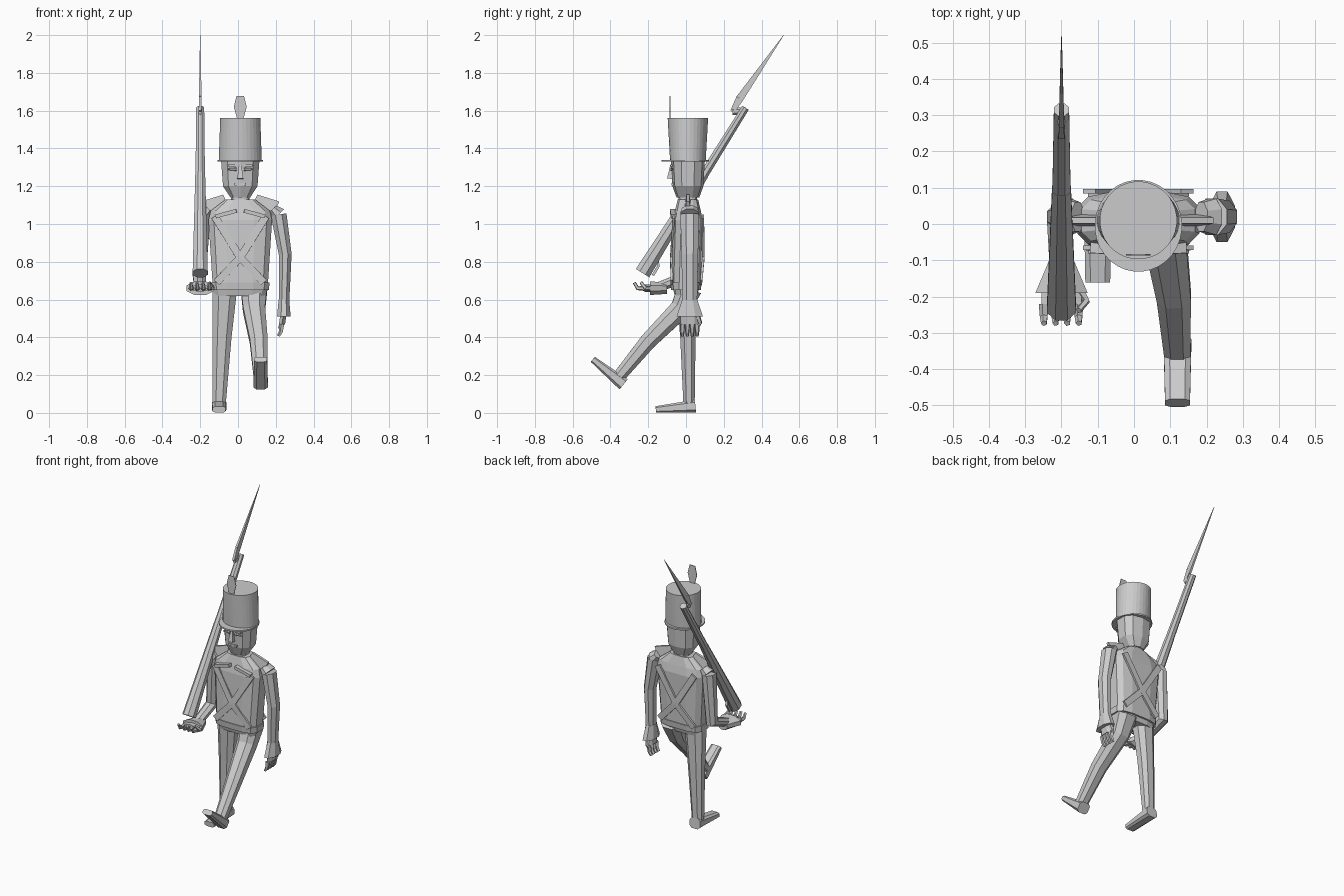
import bpy, bmesh, math
from mathutils import Vector

cube = bpy.data.objects.get("Cube")
if cube:
    bpy.data.objects.remove(cube)

GREY = (0.6, 0.6, 0.6, 1)
material = bpy.data.materials.new("plain_grey")
material.use_nodes = True
material.diffuse_color = GREY
material.node_tree.nodes["Principled BSDF"].inputs["Base Color"].default_value = GREY

RIGHTWARD = Vector((1, 0, 0))
FORWARD = Vector((0, -1, 0))
UP = Vector((0, 0, 1))
SIDES = {"left": 1, "right": -1}


def boxy(value, power):
    """Push a sine or cosine towards the corners of a rounded box."""
    return math.copysign(abs(value) ** power, value)


def tube(name, path, start, end=None, sides=8, power=1, axis=None):
    """Skin a path with rings whose half width and half depth blend from start to end."""
    bm = bmesh.new()
    path = [Vector(point) for point in path]
    start = Vector(start)
    end = Vector(end) if end else start
    last = len(path) - 1
    flat = 1 / math.cos(math.pi / sides) if power == 1 else 1
    rings = []
    for index, centre in enumerate(path):
        tangent = axis or (path[min(index + 1, last)] - path[max(index - 1, 0)]).normalized()
        guide = FORWARD if abs(tangent.dot(RIGHTWARD)) > 0.95 else RIGHTWARD
        across = (guide - tangent * guide.dot(tangent)).normalized()
        over = tangent.cross(across)
        size = start.lerp(end, index / last) * flat
        ring = []
        for step in range(sides):
            angle = (step + 0.5) * math.tau / sides
            offset = across * size.x * boxy(math.cos(angle), power)
            offset += over * size.y * boxy(math.sin(angle), power)
            ring.append(bm.verts.new(centre + offset))
        rings.append(ring)
    for lower, upper in zip(rings, rings[1:]):
        for step in range(sides):
            after = (step + 1) % sides
            bm.faces.new((lower[step], lower[after], upper[after], upper[step]))
    bm.faces.new(rings[0])
    bm.faces.new(rings[-1])
    bmesh.ops.recalc_face_normals(bm, faces=bm.faces)
    mesh = bpy.data.meshes.new(name)
    bm.to_mesh(mesh)
    bm.free()
    mesh.materials.append(material)
    part = bpy.data.objects.new(name, mesh)
    bpy.context.collection.objects.link(part)


def upright(name, bottom, top, start, end, sides=12, power=0.6):
    """Body part with level rings between two centres."""
    tube(name, (bottom, top), start, end, sides, power, UP)


def foot(label, heel, tilt):
    """Shoe along a sole line raised at the toe by tilt."""
    along = FORWARD * math.cos(tilt) + UP * math.sin(tilt)
    above = UP * math.cos(tilt) - FORWARD * math.sin(tilt)
    heel_size, toe_size = Vector((.04, .036)), Vector((.036, .018))
    toe = heel + along * .21 + above * toe_size.y
    tube(label + "_foot", (heel + above * heel_size.y, toe), heel_size, toe_size, power=0.6)


def hand(label, wrist, reach, spread, curl, palm_size):
    """Palm, four fingers and a thumb."""
    knuckles = wrist + reach
    tube(label + "_palm", (wrist, knuckles), palm_size, sides=6)
    thick, thin = (.012, .012), (.007, .007)
    for number in range(4):
        base = knuckles + spread * (number - 1.5)
        middle = base + reach * 0.6
        tube(f"{label}_finger_{number}", (base, middle, middle + reach * 0.3 + curl),
             thick, thin, sides=5)
    thumb = wrist + reach * 0.3 - spread * 1.5
    tube(label + "_thumb", (thumb, thumb + reach * 0.6 - spread * 0.6, thumb + reach + curl),
         thick, thin, sides=5)


# Jacket, belt, collar and neck share a few levels of the spine
hem = Vector((.012, 0, .62))
waist = hem + UP * .07
chest = hem + UP * .4 - FORWARD * .01
shoulders = chest + UP * .05
throat = shoulders + UP * .06
waist_size, chest_size, throat_size = (.15, .08), (.172, .08), (.08, .055)
shoulder_size = (.16, .07)
upright("jacket_skirt", hem, waist, (.14, .06), waist_size)
upright("jacket", waist, chest, waist_size, chest_size)
upright("jacket_top", chest, shoulders, chest_size, shoulder_size)
upright("collar", shoulders, throat, shoulder_size, throat_size)
upright("neck", shoulders, throat + UP * .05, (.05, .05), (.05, .05))
upright("belt", waist - UP * .04, waist, (.155, .08), (.158, .085))

# Shoulder flaps, lapels and crossed straps
for label, side in SIDES.items():
    outward = RIGHTWARD * side
    tube(label + "_shoulder_flap",
         (throat + outward * .07 - UP * .02, shoulders + outward * .18 - UP * .01),
         (.05, .014), (.065, .014), sides=6)
    tube(label + "_lapel", (chest + outward * .13 + FORWARD * .07 + UP * .02,
                            shoulders + outward * .02 + FORWARD * .075),
         (.02, .01), sides=4)
    for face, depth in (("front", .075), ("back", -.08)):
        facing = FORWARD * depth
        middle = waist.lerp(chest, 0.4) + facing * 1.1
        tube(f"{label}_{face}_strap",
             (chest + outward * .135 + facing + UP * .02, middle, waist - outward * .125 + facing),
             (.02, .006), sides=4)

# Head with face details
chin = throat + UP * .01
jaw = chin + UP * .06
crown = chin + UP * .2
jaw_size = (.095, .082)
upright("jaw", chin, jaw, (.054, .06), jaw_size, 10, 0.8)
upright("head", jaw, crown, jaw_size, (.106, .09), 10, 0.8)
brow = crown + FORWARD * .086 - UP * .03
tube("nose", (brow - UP * .07 + FORWARD * .01, brow), (.016, .014), (.007, .008), sides=4)
mouth = brow - UP * .1 - FORWARD * .006
tube("mouth", (mouth - RIGHTWARD * .03, mouth + RIGHTWARD * .03), (.006, .006), sides=4)
for label, side in SIDES.items():
    inner, outer = (brow + RIGHTWARD * side * reach for reach in (.02, .065))
    tube(label + "_eyebrow", (inner, outer), (.005, .005), sides=4)
    tube(label + "_eye", (inner - UP * .02, outer - UP * .02), (.007, .008), (.004, .004), sides=6)

# Tall hat, peak and flat plume
hat_base = crown - UP * .01
hat_top = hat_base + UP * .23
upright("hat", hat_base, hat_top, (.114, .094), (.106, .107), 32, 1)
peak = hat_base + FORWARD * .015
upright("hat_peak", peak, peak + UP * .01, (.12, .126), (.12, .126), 32, 1)
plume = hat_top + FORWARD * .095
plume_middle, plume_tip = plume + UP * .06, plume + UP * .117
upright("plume_stem", plume - UP * .02, plume_middle, (.012, .002), (.034, .002), 4, 1)
upright("plume", plume_middle, plume_tip, (.034, .002), (.02, .002), 4, 1)

# Standing right leg and striding left leg
right_heel = Vector((-.1, .05, 0))
left_heel = Vector((.12, -.355, .125))
right_ankle = right_heel + UP * .05 + FORWARD * .034
left_ankle = left_heel + UP * .055 + FORWARD * .01
tube("right_leg", ((-.07, 0, .66), (-.085, .01, .4), right_ankle),
     (.07, .055), (.038, .032), power=0.85)
tube("left_leg", ((.085, .02, .66), (.085, -.03, .55), (.11, -.2, .38), left_ankle),
     (.075, .07), (.038, .035), power=0.85)
foot("right", right_heel, 0)
foot("left", left_heel, math.radians(44))

# Hanging left arm with cuff and hand
left_shoulder = Vector((.215, .02, 1.05))
left_elbow = Vector((.25, .02, .84))
left_wrist = Vector((.243, .02, .54))
tube("left_shoulder", (left_shoulder - RIGHTWARD * .03 + UP * .03, left_shoulder),
     (.025, .04), (.04, .05))
tube("left_arm", (left_shoulder, left_elbow, left_wrist), (.042, .05), (.026, .038))
tube("left_cuff", (left_wrist + UP * .06, left_wrist - UP * .03), (.028, .04), (.036, .07))
hand("left", left_wrist, Vector((-.01, 0, -.07)), FORWARD * .026, RIGHTWARD * -.01, (.016, .042))

# Bent right arm cupping the stock
right_shoulder = Vector((-.185, .02, 1.05))
right_elbow = Vector((-.205, .02, .73))
right_wrist = Vector((-.2, -.16, .66))
tube("right_shoulder", (right_shoulder + RIGHTWARD * .03 + UP * .03, right_shoulder),
     (.025, .04), (.04, .05))
tube("right_arm", (right_shoulder, right_elbow, right_wrist), (.04, .05), (.03, .026))
tube("right_cuff", (right_wrist - FORWARD * .06, right_wrist + FORWARD * .03),
     (.034, .03), (.072, .036))
hand("right", right_wrist, FORWARD * .06, RIGHTWARD * -.032, UP * .03, (.055, .017))

# Musket along one slanted line, with guard and bayonet
muzzle = Vector((-.2, .315, 1.615))
butt = Vector((-.2, -.23, .74))
wrist_of_stock = muzzle.lerp(butt, 0.4)
tube("musket_barrel", (muzzle, wrist_of_stock), (.021, .02), (.025, .024))
tube("musket_stock", (wrist_of_stock, butt), (.026, .025), (.04, .042))
guard_top = muzzle.lerp(butt, 0.9) - FORWARD * .02
tube("trigger_guard", (guard_top, guard_top - UP * .05 - FORWARD * .01,
                       guard_top - UP * .1 + FORWARD * .02), (.008, .007), sides=4)
socket = muzzle + FORWARD * .07 - UP * .02
tube("bayonet_socket", (socket, muzzle - UP * .015), (.009, .016), sides=6)
blade = socket + UP * .07 - FORWARD * .04
tube("bayonet_base", (socket, blade), (.008, .012), (.007, .02), sides=4)
tube("bayonet", (blade, (-.2, .517, 2)), (.007, .02), (.001, .001), sides=4)
